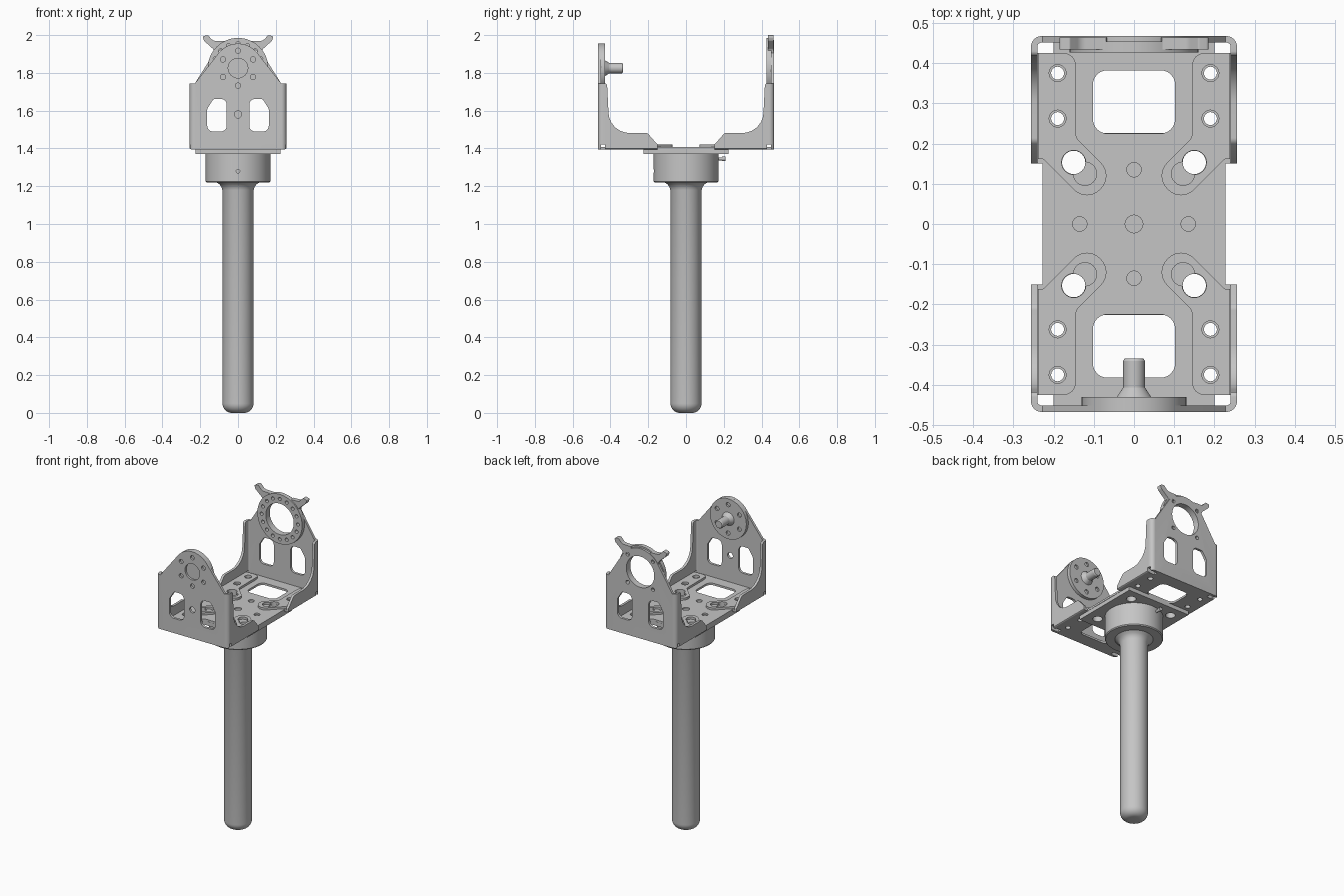
import bpy, bmesh, math
from mathutils import Matrix, Vector

if "Cube" in bpy.data.objects:
    bpy.data.objects.remove(bpy.data.objects["Cube"])

grey = bpy.data.materials.new("machined grey")
grey.use_nodes = True
grey.diffuse_color = (0.56, 0.56, 0.56, 1)
grey.node_tree.nodes["Principled BSDF"].inputs["Base Color"].default_value = (0.56, 0.56, 0.56, 1)
parts = []
AXLE = 1.825      # height of the pivot axis
SIDES = (1, -1)


def finish(name, bm, part=True):
    bmesh.ops.recalc_face_normals(bm, faces=bm.faces)
    me = bpy.data.meshes.new(name)
    bm.to_mesh(me)
    bm.free()
    ob = bpy.data.objects.new(name, me)
    bpy.context.collection.objects.link(ob)
    me.materials.append(grey)
    if part:
        parts.append(ob)
    else:
        ob.hide_render = True
    return ob


def prism(name, outlines, axis, lo, hi, part=True):
    """Extrude flat outlines along an axis: z takes (x,y), y takes (x,z), x takes (y,z)."""
    place = {"z": lambda a, b, h: (a, b, h), "y": lambda a, b, h: (a, h, b), "x": lambda a, b, h: (h, a, b)}[axis]
    bm = bmesh.new()
    for pts in outlines:
        face = bm.faces.new([bm.verts.new(place(a, b, lo)) for a, b in pts])
        new = bmesh.ops.extrude_face_region(bm, geom=[face], use_keep_orig=True)["geom"]
        bmesh.ops.translate(bm, vec=place(0, 0, hi - lo), verts=[v for v in new if isinstance(v, bmesh.types.BMVert)])
    return finish(name, bm, part)


def lathe(name, profile, steps=64, matrix=Matrix()):
    bm = bmesh.new()
    vs = [bm.verts.new((r, 0, z)) for r, z in profile]
    es = [bm.edges.new(p) for p in zip(vs, vs[1:])]
    bmesh.ops.spin(bm, geom=vs + es, cent=(0, 0, 0), axis=(0, 0, 1), angle=math.tau, steps=steps)
    bmesh.ops.remove_doubles(bm, verts=bm.verts, dist=1e-5)
    bmesh.ops.transform(bm, matrix=matrix, verts=bm.verts)
    return finish(name, bm)


def circle(x, y, r, n=24):
    return [(x + r * math.cos(i * math.tau / n), y + r * math.sin(i * math.tau / n)) for i in range(n)]


def ring_of(count, dist, r, start=0.0):
    return [circle(dist * math.cos(start + i * math.tau / count),
                   AXLE + dist * math.sin(start + i * math.tau / count), r, 16) for i in range(count)]


def rounded(corners, n=6):
    """Round each (x, y, radius) corner of a polygon."""
    out = []
    for i, (x, y, r) in enumerate(corners):
        p = Vector((x, y))
        if not r:
            out.append((x, y))
            continue
        a = (Vector(corners[i - 1][:2]) - p).normalized()
        b = (Vector(corners[(i + 1) % len(corners)][:2]) - p).normalized()
        half = a.angle(b) / 2
        mid = p + (a + b).normalized() * (r / math.sin(half))
        u, v = p + a * (r / math.tan(half)) - mid, p + b * (r / math.tan(half)) - mid
        for k in range(n + 1):
            out.append(tuple(mid + u.lerp(v, k / n).normalized() * r))
    return out


def box(x0, x1, y0, y1, r=0):
    return rounded([(x0, y0, r), (x1, y0, r), (x1, y1, r), (x0, y1, r)])


def flip(pts, sx=1, sy=1):
    return [(x * sx, y * sy) for x, y in pts]


def combine(ob, tool, operation="DIFFERENCE"):
    mod = ob.modifiers.new("cut", "BOOLEAN")
    mod.operation, mod.solver, mod.object = operation, "EXACT", tool
    bpy.context.view_layer.update()
    me = bpy.data.meshes.new_from_object(ob.evaluated_get(bpy.context.evaluated_depsgraph_get()))
    ob.modifiers.clear()
    ob.data = me
    bpy.data.objects.remove(tool)


def cut(ob, outlines, axis, lo, hi):
    combine(ob, prism("cutter", outlines, axis, lo, hi, False))


def four(pts):
    return [flip(pts, sx, sy) for sx in SIDES for sy in SIDES]


# Handle and collar
tip = [(0.032 + 0.05 * math.sin(a * math.pi / 16), 0.05 - 0.05 * math.cos(a * math.pi / 16)) for a in range(9)]
lathe("handle", [(0, 0)] + tip + [(0.082, 1.18), (0.088, 1.197), (0.098, 1.21), (0.115, 1.222), (0, 1.222)])
collar = lathe("collar", [(0, 1.22), (0.166, 1.22), (0.171, 1.226), (0.171, 1.372), (0, 1.372)])
cut(collar, [circle(0, 1.28, 0.01, 12)], "y", -0.2, -0.15)
prism("lock_screw", [circle(-0.03, 1.345, 0.008, 16)], "y", 0.15, 0.2)
prism("lock_screw_head", [circle(-0.03, 1.345, 0.012, 16)], "y", 0.19, 0.21)

# Mounting plate and long floor plate
mount = prism("mounting_plate", [box(-0.226, 0.226, -0.226, 0.226)], "z", 1.37, 1.396)
through = four(circle(0.15, 0.153, 0.029))
cut(mount, through, "z", 1.3, 1.5)
half = [(0.228, 0), (0.228, 0.15), (0.242, 0.15), (0.242, 0.425), (0.2, 0.425), (0.2, 0.455)]
upper = half + flip(half[:0:-1], -1)
lower = [(-0.228, 0)] + flip(half[1:], -1, -1) + flip(half[:0:-1], 1, -1)
floor = prism("floor_plate", [upper + lower], "z", 1.395, 1.408)
cut(floor, through + four(circle(0.19, 0.375, 0.016)) + four(circle(0.19, 0.262, 0.016))
    + [flip(box(-0.102, 0.102, 0.225, 0.382, 0.035), 1, s) for s in SIDES], "z", 1.3, 1.5)
cut(floor, [circle(0, 0, 0.022)] + [circle(s * 0.135, 0, 0.018) for s in SIDES]
    + [circle(0, s * 0.135, 0.018) for s in SIDES], "z", 1.398, 1.45)

# Angled feet that clamp each bracket to the floor
foot = rounded([(0.238, 0.425, 0), (0.145, 0.425, 0.03), (0.145, 0.215, 0.03), (0.05, 0.12, 0.044),
                (0.117, 0.053, 0.044), (0.226, 0.162, 0.01), (0.238, 0.162, 0)])
for sy, where in ((-1, "front"), (1, "back")):
    for sx, side in ((1, "left"), (-1, "right")):
        ob = prism(f"{where}_{side}_foot", [flip(foot, sx, sy)], "z", 1.406, 1.422)
        slot = [flip(circle(0.122, 0.125, 0.029), sx, sy), flip(circle(0.15, 0.153, 0.03), sx, sy)]
        for hole in slot:
            cut(ob, [hole], "z", 1.3, 1.5)
        cut(ob, [flip(circle(0.19, y, 0.021), sx, sy) for y in (0.375, 0.262)], "z", 1.3, 1.5)

# Bent sheet brackets: plan outline trimmed by a side and a front silhouette
OUT, END, T = 0.256, 0.467, 0.016
sheet = rounded([(OUT, 0.13, 0), (OUT, END, 0.026), (-OUT, END, 0.026), (-OUT, 0.13, 0),
                 (T - OUT, 0.13, 0), (T - OUT, END - T, 0.01), (OUT - T, END - T, 0.01), (OUT - T, 0.13, 0)])
gusset = rounded([(0.48, 1.395, 0), (0.48, 2.05, 0), (0.45, 2.05, 0), (0.45, 1.745, 0), (0.418, 1.745, 0.012),
                  (0.405, 1.482, 0.11), (0.205, 1.482, 0.02), (0.15, 1.42, 0.01), (0.15, 1.395, 0)])
window = rounded([(0.06, 1.49, 0.03), (0.163, 1.49, 0.03), (0.163, 1.61, 0.02), (0.13, 1.662, 0.02),
                  (0.06, 1.662, 0.03)])
relief = box(0.212, 0.28, 0.43, END - T)


def face_outline(radius):
    px, pz = 0.228, 1.745 - AXLE
    a = math.atan2(pz, px) + math.acos(radius / math.hypot(px, pz))
    arc = [(radius * math.cos(a + k * (math.pi - 2 * a) / 24), AXLE + radius * math.sin(a + k * (math.pi - 2 * a) / 24))
           for k in range(25)]
    low = rounded([(0, 1.395, 0), (0.26, 1.395, 0.014), (0.26, 1.745, 0), (px, 1.745, 0), (0, AXLE, 0)])[1:-1]
    return low + arc + flip(low[::-1], -1)


for sy, name, radius in ((-1, "front_bracket", 0.13), (1, "back_bracket", 0.15)):
    ob = prism(name, [flip(sheet, 1, sy)], "z", 1.38, 2.04)
    combine(ob, prism("trim", [flip(gusset, sy)], "x", -0.3, 0.3, False), "INTERSECT")
    combine(ob, prism("trim", [face_outline(radius)], "y", -0.6, 0.6, False), "INTERSECT")
    cut(ob, [flip(relief, sx, sy) for sx in SIDES], "z", 1.38, 1.42)
    cut(ob, [window, flip(window, -1)], "y", -0.6, 0.6)
    if sy < 0:
        cut(ob, [circle(0, AXLE, 0.052, 40), circle(0, 1.58, 0.019)] + ring_of(6, 0.092, 0.014, math.pi / 6),
            "y", -0.6, 0)
    else:
        cut(ob, [circle(0, AXLE, 0.1, 48)] + ring_of(4, 0.128, 0.012, math.pi / 4), "y", 0, 0.6)

# Pivot disc and stub shaft on the front bracket
disc = prism("pivot_disc", [circle(0, AXLE, 0.13, 64)], "y", -0.454, -0.43)
cut(disc, ring_of(6, 0.092, 0.014, math.pi / 6), "y", -0.44, -0.4)
lathe("pivot_shaft", [(0, 0), (0.046, 0), (0.04, 0.008), (0.027, 0.028), (0.027, 0.094), (0.023, 0.1), (0, 0.1)], 32,
      Matrix.Translation((0, -0.434, AXLE)) @ Matrix.Rotation(-math.pi / 2, 4, "X"))

# Bearing ring and horns on the back bracket
ring = prism("bearing_ring", [circle(0, AXLE, 0.16, 64)], "y", 0.426, 0.453)
cut(ring, [circle(0, AXLE, 0.1, 48)] + ring_of(16, 0.13, 0.011), "y", 0.3, 0.6)
horn = rounded([(0.06, 1.94, 0), (0.07, 1.968, 0), (0.132, 1.97, 0.03), (0.16, 2.0, 0.006), (0.188, 1.993, 0.008),
                (0.18, 1.97, 0.01), (0.13, 1.925, 0.02), (0.125, 1.9, 0)])
for sx, side in ((1, "left"), (-1, "right")):
    prism(f"{side}_horn", [flip(horn, sx)], "y", 0.434, 0.464)

# Shade curved surfaces smoothly, keeping sharp edges
bpy.ops.object.select_all(action="DESELECT")
for ob in parts:
    ob.select_set(True)
bpy.context.view_layer.objects.active = parts[0]
bpy.ops.object.shade_smooth_by_angle(angle=math.radians(30))
